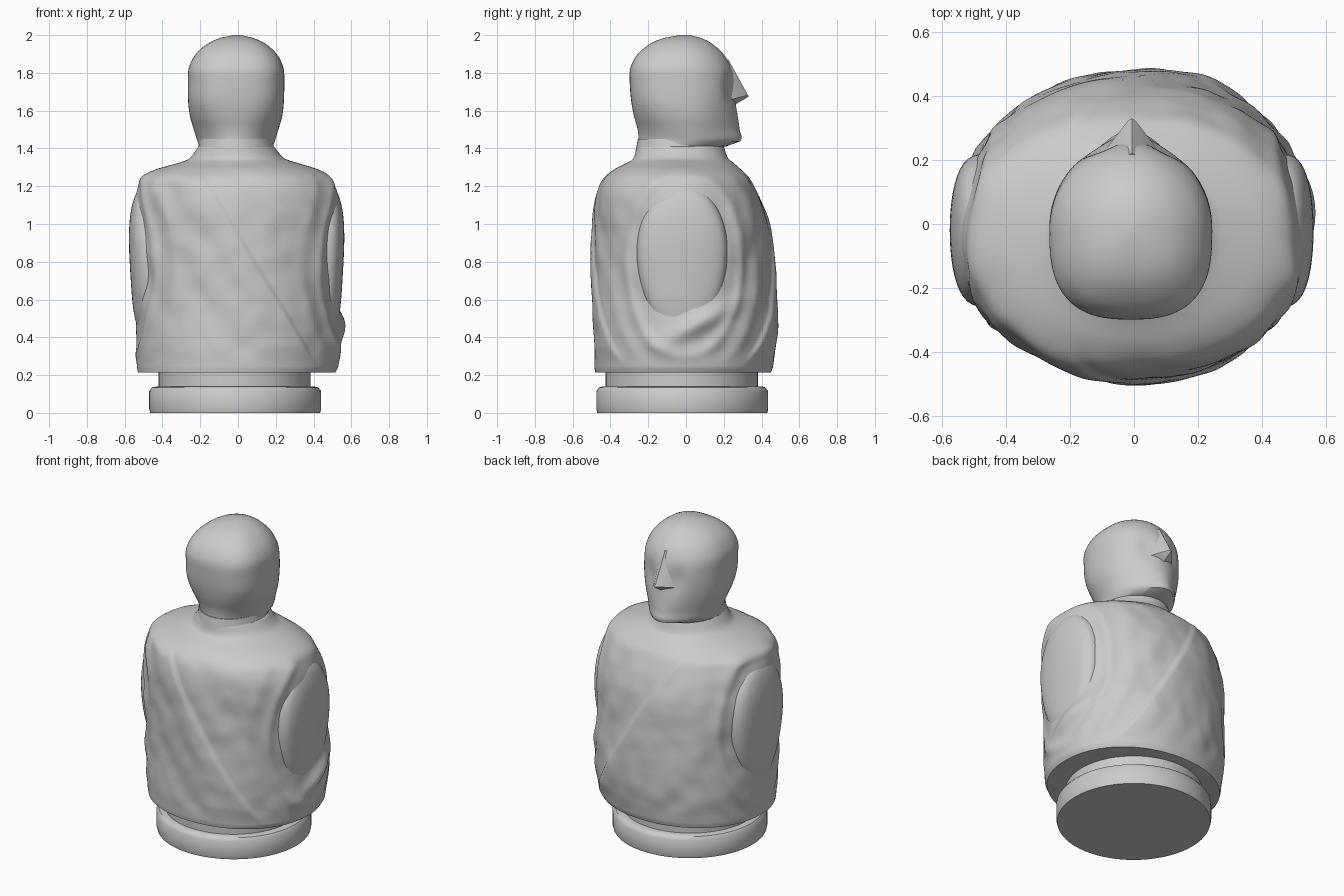
import bpy, bmesh, math
from mathutils import noise, Vector

if "Cube" in bpy.data.objects:
    bpy.data.objects.remove(bpy.data.objects["Cube"])


def lerp_table(table, z):
    """Smooth curve through the values of a (z, a, b, ...) profile."""
    n = len(table)
    for i in range(n - 1):
        p, q = table[i], table[i + 1]
        if z <= q[0] or i == n - 2:
            a, b = table[max(i - 1, 0)], table[min(i + 2, n - 1)]
            h = q[0] - p[0]
            t = min(1, max(0, (z - p[0]) / h))
            out = []
            for k in range(1, len(p)):
                m0 = (q[k] - a[k]) / (q[0] - a[0]) * h
                m1 = (b[k] - p[k]) / (b[0] - p[0]) * h
                out.append(p[k] + t * m0 + t * t * (3 * (q[k] - p[k]) - 2 * m0 - m1)
                           + t ** 3 * (m0 + m1 - 2 * (q[k] - p[k])))
            return out


def smooth_object(name, bm, angle=40):
    bmesh.ops.recalc_face_normals(bm, faces=bm.faces)
    me = bpy.data.meshes.new(name)
    bm.to_mesh(me)
    bm.free()
    ob = bpy.data.objects.new(name, me)
    bpy.context.collection.objects.link(ob)
    bpy.ops.object.select_all(action='DESELECT')
    ob.select_set(True)
    bpy.context.view_layer.objects.active = ob
    bpy.ops.object.shade_smooth_by_angle(angle=math.radians(angle))
    return ob


def loft(name, table, heights, segs, shape=None, angle=40, back_square=0):
    """Rings of (x min, x max, y min, y max, squareness) stacked along z."""
    bm = bmesh.new()
    rings = []
    for z in heights:
        x0, x1, y0, y1, n = lerp_table(table, z)
        cx, cy = (x0 + x1) / 2, (y0 + y1) / 2
        ring = []
        for i in range(segs):
            a = 2 * math.pi * i / segs
            c, s = math.cos(a), math.sin(a)
            e = 2 / (n + (back_square * step(1.42, 1.7, z) if s < 0 else 0))
            x = cx + (x1 - x0) / 2 * math.copysign(abs(c) ** e, c)
            y = cy + (y1 - y0) / 2 * math.copysign(abs(s) ** e, s)
            p = Vector((x, y, z))
            ring.append(bm.verts.new(shape(p, c, s) if shape else p))
        rings.append(ring)
    for r, q in zip(rings, rings[1:]):
        for i in range(segs):
            j = (i + 1) % segs
            bm.faces.new((r[i], r[j], q[j], q[i]))
    bm.faces.new(rings[0][::-1])
    bm.faces.new(rings[-1])
    return smooth_object(name, bm, angle)


def step(e0, e1, v):
    t = min(1, max(0, (v - e0) / (e1 - e0)))
    return t * t * (3 - 2 * t)


# Plinth: wide lower disc with rounded rim and a narrower neck
disc = [(0, -.465, .435, -.47, .43, 2), (.02, -.47, .44, -.475, .435, 2),
        (.115, -.47, .44, -.475, .435, 2), (.135, -.455, .425, -.46, .42, 2),
        (.14, -.43, .40, -.44, .40, 2)]
loft("base_disc", disc, [r[0] for r in disc], 64)
collar = [(.13, -.42, .385, -.425, .38, 2), (.25, -.42, .385, -.425, .38, 2)]
loft("base_collar", collar, [.13, .25], 64)

# Robed torso, with a sash edge and soft folds pressed into the surface
torso = [(.215, -.53, .515, -.48, .45, 2.1), (.24, -.535, .53, -.485, .46, 2.1),
         (.45, -.54, .54, -.487, .485, 2.1), (.7, -.54, .535, -.487, .468, 2.1),
         (1.0, -.545, .54, -.485, .435, 2.1), (1.12, -.545, .535, -.478, .395, 2.1),
         (1.2, -.53, .515, -.46, .36, 2.1), (1.25, -.505, .485, -.43, .33, 2.1),
         (1.29, -.43, .42, -.38, .29, 2), (1.325, -.31, .31, -.31, .25, 2),
         (1.345, -.26, .25, -.28, .225, 2), (1.41, -.21, .19, -.26, .20, 2)]


def drape(p, c, s):
    body = step(.24, .36, p.z) * (1 - step(1.2, 1.33, p.z))
    side = (p.z - 1.37 + (p.x + .25) * 1.69) / 1.96   # distance to sash line
    # Cloth below the sash line sits a little proud, fading out downwards
    off = .012 * (1 - step(-.012, .012, side)) * step(-.35, .0, side) * body
    # Long folds: noise stretched along the drape
    along = p.x * .5 - p.z * .86
    off += .012 * noise.noise(Vector((side * 7, along * 1.5, s * 2))) * body
    off += .005 * noise.noise(p * 9) * body
    # Rings of cloth around each arm opening
    d = math.hypot((p.y + .01) / .25, (p.z - .79) / .42)
    w = step(.4, .7, abs(c)) * body
    off += w * (.012 * math.exp(-((d - 1.2) / .1) ** 2)
                + .006 * math.exp(-((d - 1.55) / .1) ** 2))
    # Bunched sleeve cloth low on the right side
    if c > 0:
        off += .035 * math.exp(-((p.y - .05) / .16) ** 2
                               - ((p.z - .44 - p.y * .5) / .06) ** 2)
    return p + Vector((c, s, 0)) * off


rows = [.215, .24] + [.24 + 1.17 * i / 140 for i in range(1, 141)]
loft("robed_torso", torso, rows, 240, drape, 50)

# Arms under the cloth: shallow bulging ovals, full at the shoulder end
for side, name, reach in ((-1, "left_arm", .587), (1, "right_arm", .572)):
    bm = bmesh.new()
    bmesh.ops.create_uvsphere(bm, u_segments=48, v_segments=36, radius=1)
    for v in bm.verts:
        n = v.co.copy()
        z = .8 + .41 * n.z
        bulge = math.copysign(abs(n.x) ** .45, n.x)
        r = reach - .42 - .018 * (1 - step(.65, 1.1, z))
        v.co = Vector((side * (.42 + r * bulge),
                       -.02 + (.24 + .03 * n.z) * n.y, z))
    smooth_object(name, bm)

# Neck
neck = [(1.28, -.24, .23, -.28, .22, 2), (1.38, -.212, .192, -.268, .20, 2),
        (1.45, -.205, .185, -.255, .20, 2)]
loft("neck", neck, [1.28, 1.38, 1.45], 48)

# Head: squarer at the back, egg-shaped in front, jutting chin
head = [(1.41, -.205, .185, -.256, .21, 2), (1.438, -.215, .195, -.25, .288, 1.95),
        (1.5, -.234, .214, -.256, .284, 1.95), (1.57, -.254, .234, -.275, .274, 2),
        (1.65, -.264, .243, -.29, .262, 2.1), (1.75, -.265, .245, -.298, .258, 2.1),
        (1.82, -.262, .242, -.296, .242, 2.1), (1.88, -.237, .219, -.27, .212, 2.05),
        (1.92, -.205, .187, -.235, .18, 2), (1.96, -.152, .137, -.18, .13, 2),
        (1.985, -.095, .08, -.115, .08, 2), (2.0, -.025, .015, -.035, .02, 2)]


def face(p, c, s):
    if p.y > 0:
        t = p.y / .28
        low = 1 - step(1.45, 1.7, p.z)
        p.x = -.01 + (p.x + .01) * (1 - (.06 + .22 * low) * t * t)
        # Hollow eye sockets either side of the nose
        hollow = math.exp(-((abs(p.x) - .1) / .05) ** 2 - ((p.z - 1.72) / .08) ** 2)
        p.y -= .02 * hollow * t
    return p


loft("head", head, [1.41, 1.438] + [1.438 + .562 * i / 40 for i in range(1, 41)],
     80, face, 40, .6)

# Long wedge nose running down from the brow
bm = bmesh.new()
pts = [(-.007, .222, 1.875), (-.06, .19, 1.85), (.046, .19, 1.85),
       (-.02, .322, 1.68), (.006, .322, 1.68), (-.007, .332, 1.675),
       (-.1, .22, 1.655), (.085, .22, 1.655), (-.007, .265, 1.635)]
bmesh.ops.convex_hull(bm, input=[bm.verts.new(p) for p in pts])
smooth_object("nose", bm, 35)
